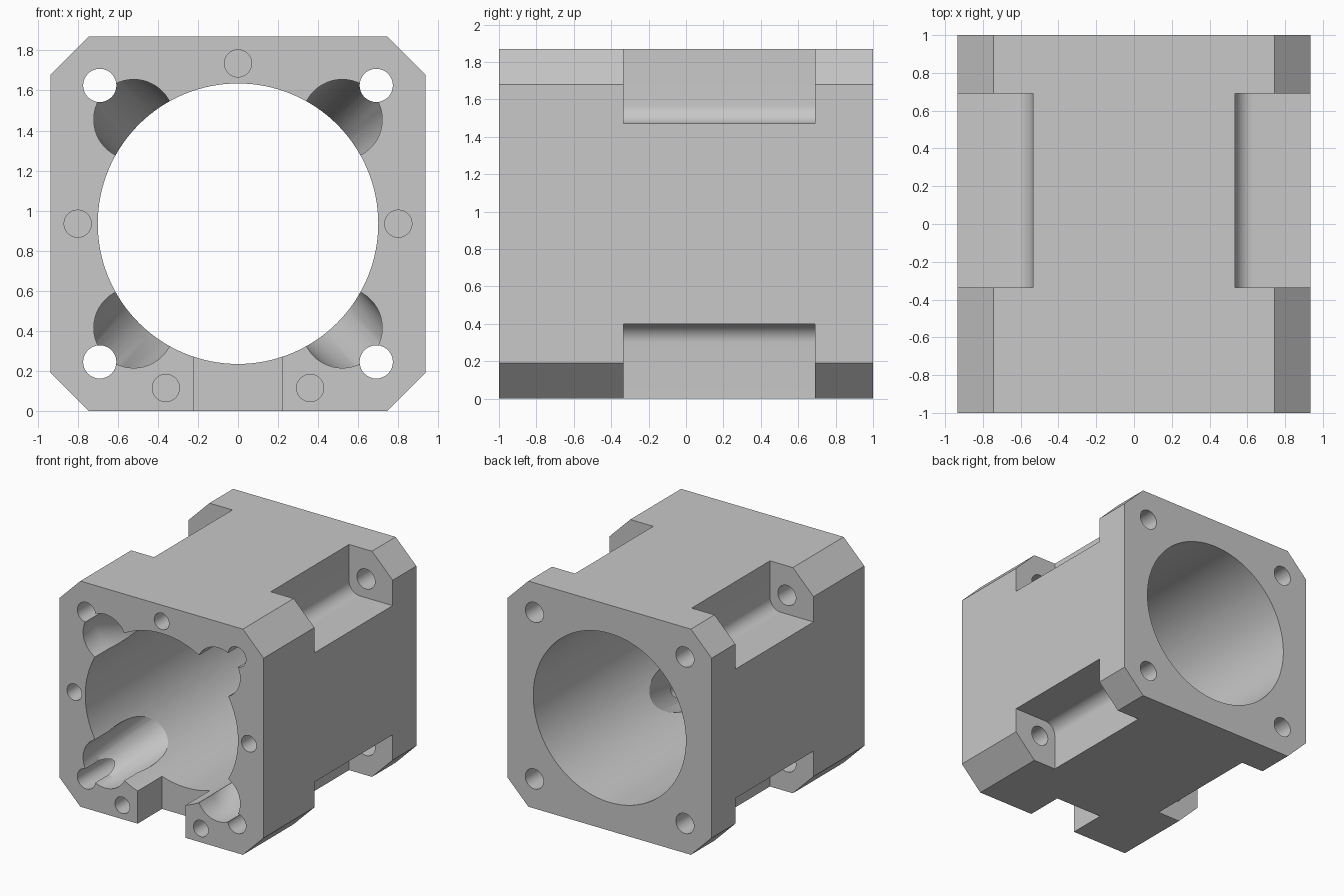
import bpy, bmesh, math

default = bpy.data.objects.get("Cube")
if default:
    bpy.data.objects.remove(default, do_unlink=True)

HALF, CHAMFER, MID = 0.935, 0.19, 0.935
FRONT, BACK = -1.0, 1.0
SIGNS = [(sx, sz) for sx in (-1, 1) for sz in (-1, 1)]

metal = bpy.data.materials.new("plain grey metal")
metal.use_nodes = True
metal.diffuse_color = (0.58, 0.58, 0.58, 1)
metal.node_tree.nodes["Principled BSDF"].inputs["Base Color"].default_value = (0.58, 0.58, 0.58, 1)


def loft(name, rings):
    """Closed solid through rings of (x, y, z) points, z measured from the bore axis."""
    bm = bmesh.new()
    loops = [[bm.verts.new((x, y, z + MID)) for x, y, z in ring] for ring in rings]
    n = len(loops[0])
    for a, b in zip(loops, loops[1:]):
        for i in range(n):
            j = (i + 1) % n
            bm.faces.new((a[i], a[j], b[j], b[i]))
    bm.faces.new(loops[0])
    bm.faces.new(loops[-1])
    bmesh.ops.recalc_face_normals(bm, faces=bm.faces)
    mesh = bpy.data.meshes.new(name)
    bm.to_mesh(mesh)
    bm.free()
    obj = bpy.data.objects.new(name, mesh)
    bpy.context.collection.objects.link(obj)
    return obj


def prism(name, profile, y0, y1):
    return loft(name, [[(x, y, z) for x, z in profile] for y in (y0, y1)])


def circle(cx, cz, r, n):
    return [(cx + r * math.cos(math.tau * i / n), cz + r * math.sin(math.tau * i / n))
            for i in range(n)]


# Square block with chamfered long edges
k = HALF - CHAMFER
outline = [(HALF, -k), (HALF, k), (k, HALF), (-k, HALF),
           (-HALF, k), (-HALF, -k), (-k, -HALF), (k, -HALF)]
block = prism("cylinder_block", outline, FRONT, BACK)
block.data.materials.append(metal)
cutters = []

# Main bore
cutters.append(prism("bore_cutter", circle(0, 0, 0.70, 128), -1.1, 1.1))

# Corner recesses with a rounded inner edge, and the bolt holes through the flanges
INNER, FILLET = 0.535, 0.1
c = INNER + FILLET
arc = [(c - FILLET * math.cos(a), c - FILLET * math.sin(a))
       for a in (math.pi / 2 * i / 10 for i in range(11))]
recess = arc + [(1.1, INNER), (1.1, 1.1), (INNER, 1.1)]
for sx, sz in SIGNS:
    cutters.append(prism("recess_cutter", [(sx * x, sz * z) for x, z in recess], -0.335, 0.69))
    cutters.append(prism("bolt_cutter", circle(sx * 0.69, sz * 0.69, 0.083, 32), -1.1, 1.1))

# Ports that start straight at the front, then slope in to the bore
for sx, sz in SIGNS:
    rings = []
    for y, offset in ((-1.1, 0.52), (-0.82, 0.52), (0.0, 0.27)):
        rings.append([(x, y, z) for x, z in circle(sx * offset, sz * offset, 0.2, 48)])
    cutters.append(loft("port_cutter", rings))

# Notch in the lower front rim
notch = [(-0.22, -1.1), (0.22, -1.1), (0.22, -0.5), (-0.22, -0.5)]
cutters.append(prism("notch_cutter", notch, -1.1, -0.68))

# Blind screw holes in the front face
for x, z in ((0, 0.80), (-0.80, 0), (0.80, 0), (-0.36, -0.82), (0.36, -0.82)):
    cutters.append(prism("screw_cutter", circle(x, z, 0.068, 32), -1.1, -0.7))

# Cut everything, keep the finished mesh and drop the cutters
for cutter in cutters:
    cutter.hide_render = True
    mod = block.modifiers.new(cutter.name, "BOOLEAN")
    mod.operation = "DIFFERENCE"
    mod.solver = "EXACT"
    mod.object = cutter
graph = bpy.context.evaluated_depsgraph_get()
finished = bpy.data.meshes.new_from_object(block.evaluated_get(graph))
block.modifiers.clear()
block.data = finished
for cutter in cutters:
    bpy.data.objects.remove(cutter, do_unlink=True)
finished.materials.clear()
finished.materials.append(metal)
for face in finished.polygons:
    face.material_index = 0

# Smooth round walls, sharp machined edges
bpy.ops.object.select_all(action="DESELECT")
block.select_set(True)
bpy.context.view_layer.objects.active = block
bpy.ops.object.shade_smooth_by_angle(angle=math.radians(20))
